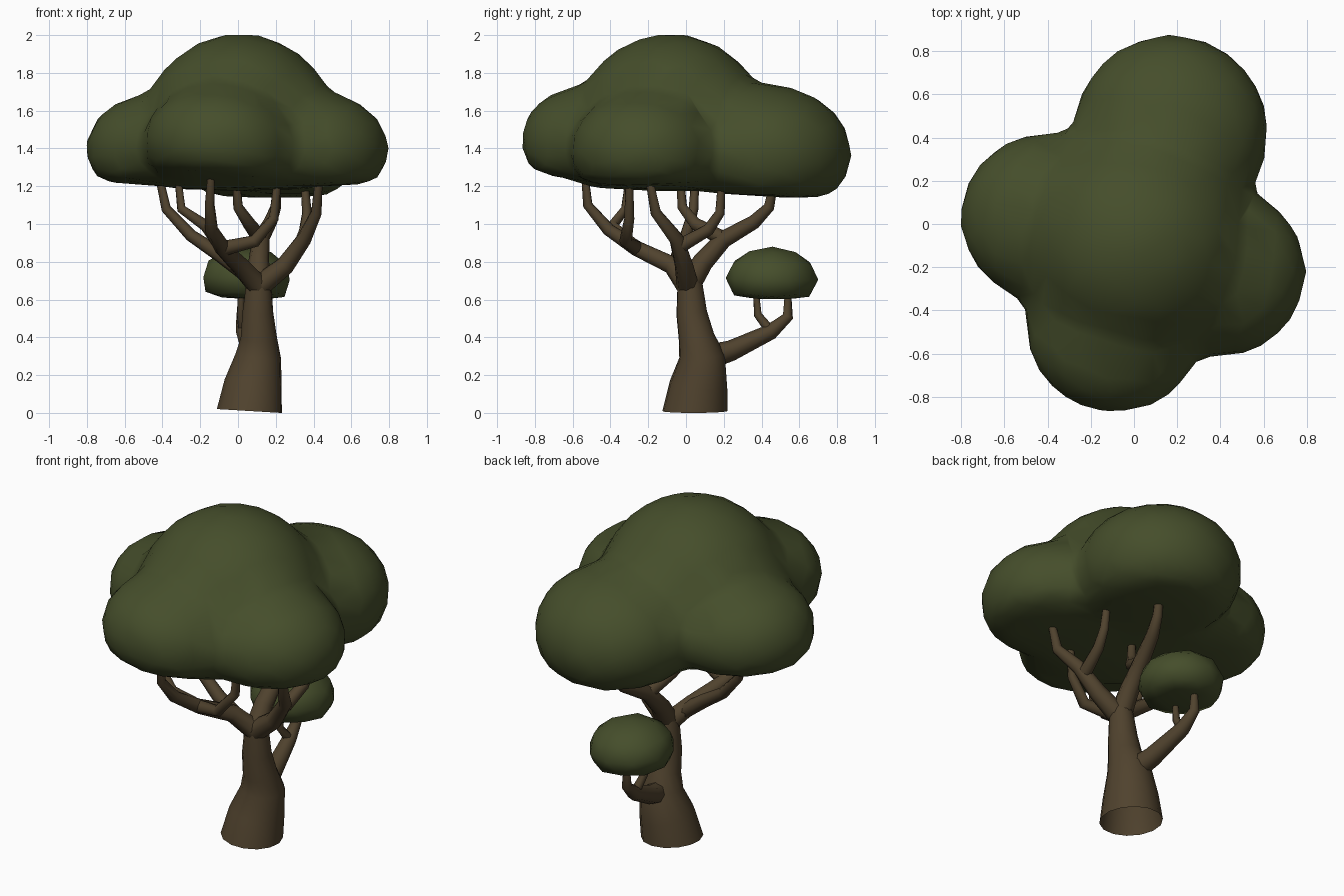
import bpy
import bmesh
from math import radians
from mathutils import Matrix, Vector

if "Cube" in bpy.data.objects:
    bpy.data.objects.remove(bpy.data.objects["Cube"], do_unlink=True)


def material(name, color):
    mat = bpy.data.materials.new(name)
    mat.use_nodes = True
    mat.diffuse_color = color
    mat.node_tree.nodes["Principled BSDF"].inputs["Base Color"].default_value = color
    return mat


leaf = material("leaf_green", (0.06, 0.076, 0.024, 1))
bark = material("bark_brown", (0.08, 0.055, 0.027, 1))


def select(obj):
    bpy.ops.object.select_all(action="DESELECT")
    obj.select_set(True)
    bpy.context.view_layer.objects.active = obj


def finish(obj, mat, angle):
    obj.data.materials.clear()
    obj.data.materials.append(mat)
    select(obj)
    bpy.ops.object.shade_smooth_by_angle(angle=radians(angle))


def lobe(name, center, size, cut, tilt=(0, 0), detail=3):
    """Leaf mass: an ellipsoid with its underside pressed flat, then tilted."""
    bm = bmesh.new()
    bmesh.ops.create_icosphere(bm, subdivisions=detail, radius=1)
    for v in bm.verts:
        v.co = v.co * Vector(size)
        if v.co.z < -cut:
            v.co.z = -cut + 0.08 * (v.co.z + cut)
    turn = Matrix.Rotation(radians(tilt[0]), 4, "X") @ Matrix.Rotation(radians(tilt[1]), 4, "Y")
    bm.transform(Matrix.Translation(center) @ turn)
    mesh = bpy.data.meshes.new(name)
    bm.to_mesh(mesh)
    bm.free()
    obj = bpy.data.objects.new(name, mesh)
    bpy.context.collection.objects.link(obj)
    return obj


def limb(name, points, radii, sides=8):
    """Tapered open tube along a path."""
    curve = bpy.data.curves.new(name, "CURVE")
    curve.dimensions = "3D"
    curve.bevel_depth = 1
    curve.bevel_resolution = (sides - 4) // 2
    spline = curve.splines.new("POLY")
    spline.points.add(len(points) - 1)
    for p, co, r in zip(spline.points, points, radii):
        p.co = (*co, 1)
        p.radius = r
    obj = bpy.data.objects.new(name, curve)
    bpy.context.collection.objects.link(obj)
    select(obj)
    bpy.ops.object.convert(target="MESH")
    finish(bpy.context.object, bark, 50)
    return bpy.context.object


def taper(start, end, count):
    return [start + (end - start) * i / (count - 1) for i in range(count)]


# Canopy: five leaf masses melted into one soft, low-poly crown
masses = [
    lobe("canopy", (0.01, -0.08, 1.475), (0.53, 0.53, 0.54), 0.28),
    lobe("left_mass", (-0.4, 0.03, 1.39), (0.415, 0.4, 0.31), 0.18, (0, 3)),
    lobe("back_mass", (0.17, 0.425, 1.385), (0.46, 0.46, 0.36), 0.23, (-3, 0)),
    lobe("right_mass", (0.4, -0.22, 1.39), (0.405, 0.4, 0.32), 0.18, (0, -1)),
    lobe("front_mass", (-0.09, -0.465, 1.42), (0.42, 0.42, 0.32), 0.18, (-7, 5)),
]
canopy = masses[0]
select(canopy)
for mass in masses:
    mass.select_set(True)
bpy.ops.object.join()
melt = canopy.modifiers.new("melt", "REMESH")
melt.mode = "VOXEL"
melt.voxel_size = 0.04
soften = canopy.modifiers.new("soften", "SMOOTH")
soften.factor = 0.5
soften.iterations = 18
reduce = canopy.modifiers.new("reduce", "DECIMATE")
reduce.ratio = 0.09
select(canopy)
bpy.ops.object.convert(target="MESH")
finish(canopy, leaf, 45)

# Small tuft on the low branch
tuft = lobe("small_tuft", (0.045, 0.455, 0.71), (0.24, 0.245, 0.17), 0.1, (-1, 2), 2)
finish(tuft, leaf, 50)

# Trunk, with an open, nearly level foot
trunk = limb("trunk",
             [(0.06, 0.047, 0.01), (0.08, 0.067, 0.15), (0.107, 0.085, 0.3),
              (0.11, 0.055, 0.4), (0.105, 0.03, 0.53), (0.11, 0.02, 0.7)],
             [0.175, 0.154, 0.122, 0.096, 0.082, 0.065], 14)
for v in trunk.data.vertices:
    if v.co.z < 0.07:
        v.co.z = max(0.01 - 0.06 * (v.co.x - 0.06), 0)

# Branches: path, start radius, end radius
crotch = (0.11, 0.01, 0.67)
fork = (-0.08, -0.26, 0.87)
branches = {
    "front_branch": ([crotch, (0.01, -0.07, 0.78), fork, (-0.14, -0.41, 0.97),
                      (-0.15, -0.52, 1.1), (-0.14, -0.54, 1.3)], 0.06, 0.018),
    "front_left_twig": ([fork, (-0.17, -0.39, 0.99), (-0.3, -0.32, 1.08),
                         (-0.32, -0.3, 1.26)], 0.038, 0.018),
    "front_right_twig": ([fork, (0.09, -0.32, 0.91), (0.19, -0.3, 1.03),
                          (0.21, -0.3, 1.24)], 0.04, 0.02),
    "left_branch": ([(0.04, -0.04, 0.74), (-0.1, -0.04, 0.84), (-0.25, 0.0, 0.94),
                     (-0.38, 0.04, 1.08), (-0.42, 0.05, 1.26)], 0.045, 0.02),
    "right_branch": ([crotch, (0.25, -0.01, 0.78), (0.35, -0.05, 0.92),
                      (0.415, -0.16, 1.06), (0.43, -0.2, 1.26)], 0.06, 0.02),
    "right_twig": ([(0.33, -0.02, 0.89), (0.355, 0.12, 0.97), (0.365, 0.18, 1.06),
                    (0.35, 0.19, 1.24)], 0.038, 0.02),
    "back_branch": ([crotch, (0.11, 0.09, 0.8), (0.12, 0.2, 0.92), (0.17, 0.36, 1.01),
                     (0.2, 0.44, 1.09), (0.21, 0.47, 1.24)], 0.064, 0.02),
    "back_twig": ([(0.12, 0.2, 0.92), (0.06, 0.05, 1.0), (0.0, -0.02, 1.09),
                   (-0.01, -0.03, 1.24)], 0.042, 0.02),
    "low_branch": ([(0.1, 0.1, 0.29), (0.07, 0.24, 0.33), (0.03, 0.45, 0.43),
                    (0.02, 0.54, 0.51), (0.02, 0.54, 0.65)], 0.068, 0.016),
    "low_twig": ([(0.03, 0.45, 0.43), (0.015, 0.38, 0.52),
                  (0.015, 0.37, 0.65)], 0.028, 0.015),
}
for name, (path, start, end) in branches.items():
    limb(name, path, taper(start, end, len(path)))
